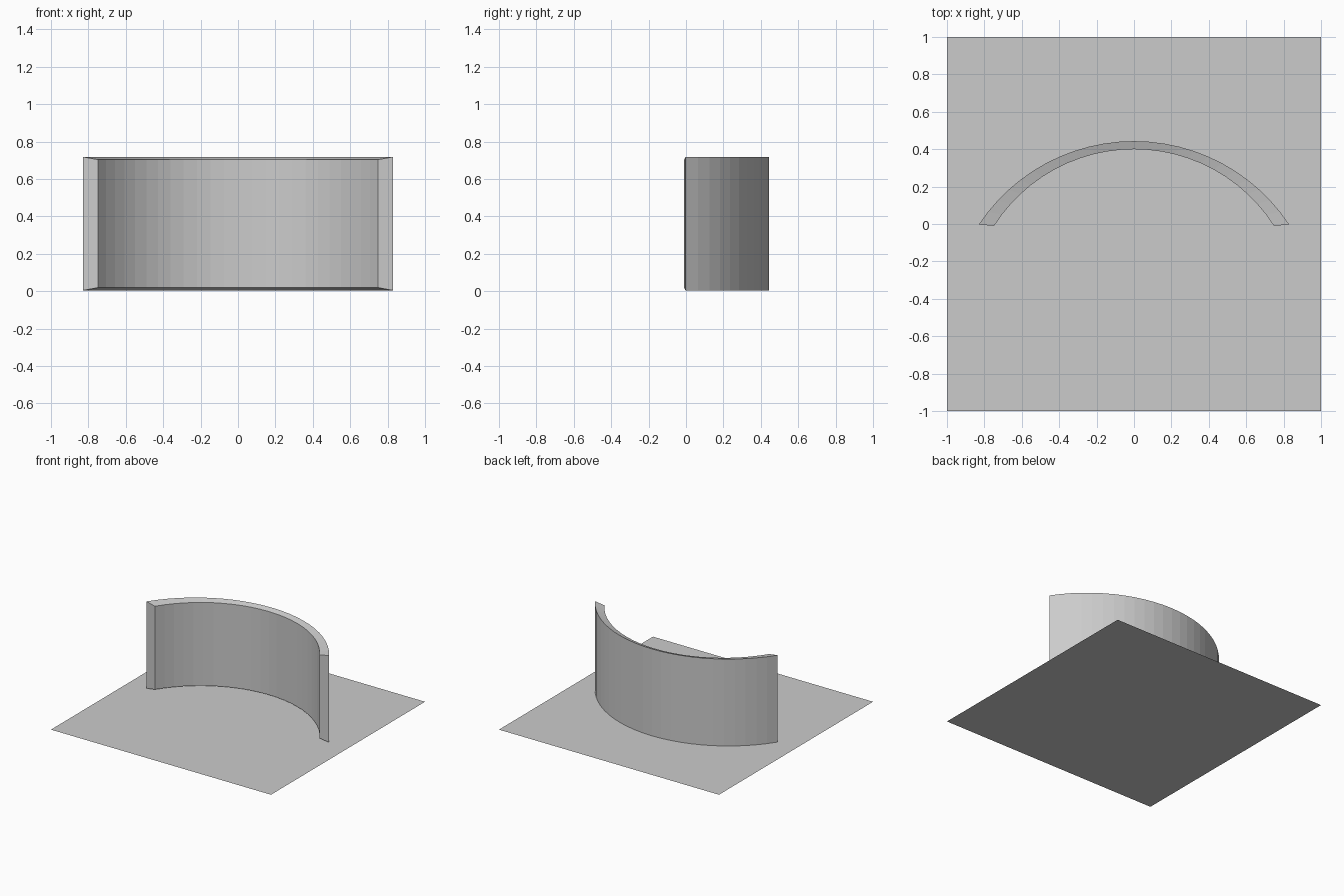
import bpy, bmesh, math

if "Cube" in bpy.data.objects:
    bpy.data.objects.remove(bpy.data.objects["Cube"])

SEGMENTS = 24


def arc(half_width, y_end, y_top, z):
    """Circular arc through both ends and the apex, at height z."""
    rise = y_top - y_end
    r = (half_width ** 2 + rise ** 2) / (2 * rise)
    cy = y_top - r
    a = math.atan2(half_width, y_end - cy)
    angles = [-a + 2 * a * i / SEGMENTS for i in range(SEGMENTS + 1)]
    return [(r * math.sin(t), cy + r * math.cos(t), z) for t in angles]


# Flat square floor
bpy.ops.mesh.primitive_plane_add(size=2)
bpy.context.object.name = "floor"

# Curved wall: four arcs joined around a slightly tapered cross-section
bm = bmesh.new()
rails = [
    arc(0.83, -0.003, 0.443, 0.004),
    arc(0.83, -0.003, 0.443, 0.718),
    arc(0.748, -0.01, 0.40, 0.703),
    arc(0.748, -0.01, 0.40, 0.019),
]
rows = [[bm.verts.new(p) for p in rail] for rail in rails]
for k in range(4):
    a, b = rows[k], rows[(k + 1) % 4]
    for i in range(SEGMENTS):
        bm.faces.new((a[i], a[i + 1], b[i + 1], b[i]))
for end in (0, -1):
    bm.faces.new([row[end] for row in rows])
bmesh.ops.recalc_face_normals(bm, faces=bm.faces)
mesh = bpy.data.meshes.new("curved_wall")
bm.to_mesh(mesh)
bm.free()
bpy.context.collection.objects.link(bpy.data.objects.new("curved_wall", mesh))
